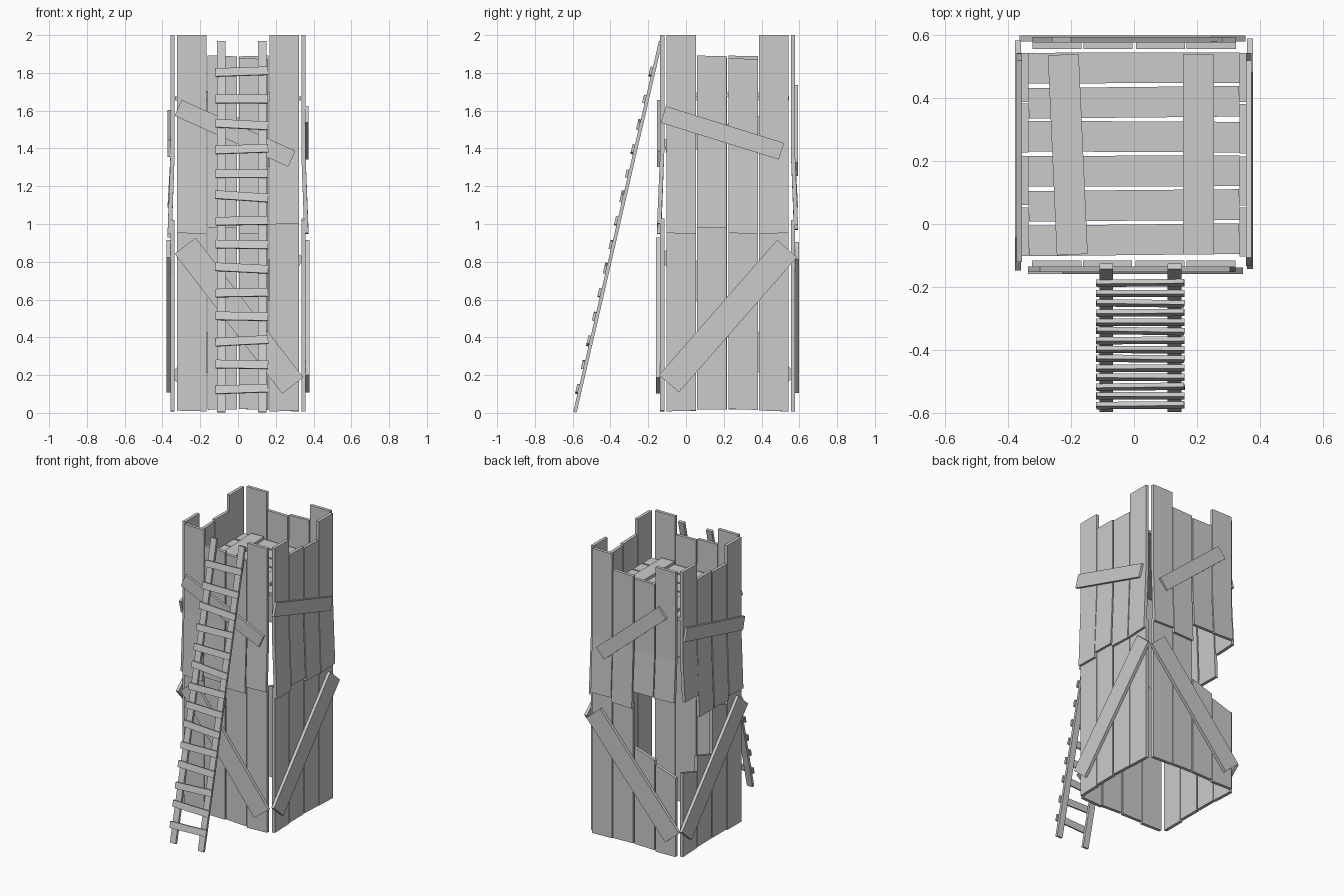
import bpy, bmesh, math, random
from mathutils import Matrix, Vector

if "Cube" in bpy.data.objects:
    bpy.data.objects.remove(bpy.data.objects["Cube"])

random.seed(4)
THICK = 0.022
INNER = 0.335          # wall centre to inner face of the planks
CENTRE = Vector((0, 0.22, 0))


def jit(a):
    return random.uniform(-a, a)


def box(name, size, matrix):
    bm = bmesh.new()
    bmesh.ops.create_cube(bm, size=1.0)
    bm.transform(matrix @ Matrix.Diagonal((*size, 1)))
    me = bpy.data.meshes.new(name)
    bm.to_mesh(me)
    bm.free()
    ob = bpy.data.objects.new(name, me)
    bpy.context.collection.objects.link(ob)
    return ob


def plank(name, levels, matrix):
    """levels: (left u, right u, left z, right z, outward shift) from bottom to top"""
    bm = bmesh.new()
    rings = []
    for ul, ur, zl, zr, out in levels:
        a, b = -(INNER + out), -(INNER + THICK + out)
        pts = ((ul, b, zl), (ur, b, zr), (ur, a, zr), (ul, a, zl))
        rings.append([bm.verts.new(matrix @ Vector(p)) for p in pts])
    for lo, hi in zip(rings, rings[1:]):
        for i in range(4):
            j = (i + 1) % 4
            bm.faces.new((lo[i], lo[j], hi[j], hi[i]))
    bm.faces.new(rings[0][::-1])
    bm.faces.new(rings[-1])
    me = bpy.data.meshes.new(name)
    bm.to_mesh(me)
    bm.free()
    bpy.context.collection.objects.link(bpy.data.objects.new(name, me))


def board(name, p0, p1, width, thick, n, matrix):
    """flat board on a wall face from (u, z) p0 to p1"""
    du, dz = p1[0] - p0[0], p1[1] - p0[1]
    mid = Matrix.Translation(((p0[0] + p1[0]) / 2, -n, (p0[1] + p1[1]) / 2))
    rot = Matrix.Rotation(-math.atan2(dz, du), 4, 'Y')
    box(name, (math.hypot(du, dz), thick, width), matrix @ mid @ rot)


# Walls: per plank (lower top, upper bottom), seen from outside left to right
walls = {
    "front": [(1.02, .95), (1.02, .98), (1.02, .95), (1.03, 1.0)],
    "right": [(1.02, .95), (1.03, .98), (1.02, .95), (1.02, .95)],
    "back": [(1.02, 1.0), (1.0, .97), (.67, 1.09), (.59, 1.09)],
    "left": [(.57, 1.09), (.63, .93), (.92, .93), (1.02, .95)],
}
spans = [(-.323, -.167), (-.162, -.006), (.004, .16), (.167, .322)]
tops = [2.0, 1.89, 1.875, 2.0]
lower_brace = {"front": ((-.28, .885), (.29, .145)), "right": ((-.31, .155), (.315, .87)),
               "back": ((-.3, .86), (.31, .15)), "left": ((-.31, .155), (.315, .87))}
upper_brace = {"front": ((-.317, 1.615), (.285, 1.345)), "right": ((-.34, 1.58), (.285, 1.385)),
               "back": ((-.25, 1.29), (.23, 1.7)), "left": ((-.31, 1.56), (.33, 1.4))}

for k, (side, cuts) in enumerate(walls.items()):
    m = Matrix.Translation(CENTRE) @ Matrix.Rotation(k * math.pi / 2, 4, 'Z')
    for i, ((ul, ur), top, (lt, ub)) in enumerate(zip(spans, tops, cuts)):
        z0 = .01 if i in (0, 3) else .018
        s, t = (jit(.004) for _ in range(2))
        e = .025 if lt < .95 else .0
        plank(f"{side}_lower_plank_{i+1}",
              [(ul, ur, z0 - s, z0 + s, 0), (ul, ur, lt + e, lt - e, 0)], m)
        # upper planks flare out over the lower ones
        flat = 0 if i in (0, 3) else t
        plank(f"{side}_upper_plank_{i+1}",
              [(ul, ur, ub - t, ub + t, .016), (ul, ur, 1.38, 1.38, 0),
               (ul, ur, top - flat, top + flat, 0)], m)
    board(f"{side}_lower_brace", *lower_brace[side], .14, .02, .368, m)
    board(f"{side}_upper_brace", *upper_brace[side], .092, .018, .364, m)

# Platform floor
for i in range(6):
    m = Matrix.Translation((0, -.05 + i * .109, 1.665)) @ Matrix.Rotation(jit(.012), 4, 'Z')
    box(f"floor_plank_{i+1}", (.668, .097, .02), m)
for name, x, ang in (("floor_cross_board_left", -.21, .045), ("floor_cross_board_right", .205, 0)):
    box(name, (.098, .635, .02),
        Matrix.Translation((x, .22, 1.685)) @ Matrix.Rotation(ang, 4, 'Z'))

# Leaning ladder
lean = math.atan2(.455, 1.97)
base = Matrix.Translation((0, -.588, .003)) @ Matrix.Rotation(-lean, 4, 'X')
for name, x in (("ladder_rail_left", -.088), ("ladder_rail_right", .128)):
    box(name, (.044, .018, 2.015), base @ Matrix.Translation((x, 0, 1.008)))
tilts = [2, -1, 2, 3, -1, 1, -3, -1, 1, -4, 0, 2, -3, 0, 3]
rungs = [.12, .25, .375, .505, .63, .76, .885, 1.01, 1.14, 1.26, 1.39, 1.52, 1.655, 1.80]
for i, z in enumerate(rungs):
    t = math.radians((2, -1, 3, -1, 1, -3, -1, 1, -4, 0, 2, -3, 0, 2)[i])
    box(f"ladder_rung_{i+1}", (.28, .014, .044),
        base @ Matrix.Translation((.02, -.015, z / math.cos(lean))) @ Matrix.Rotation(-t, 4, 'Y'))
